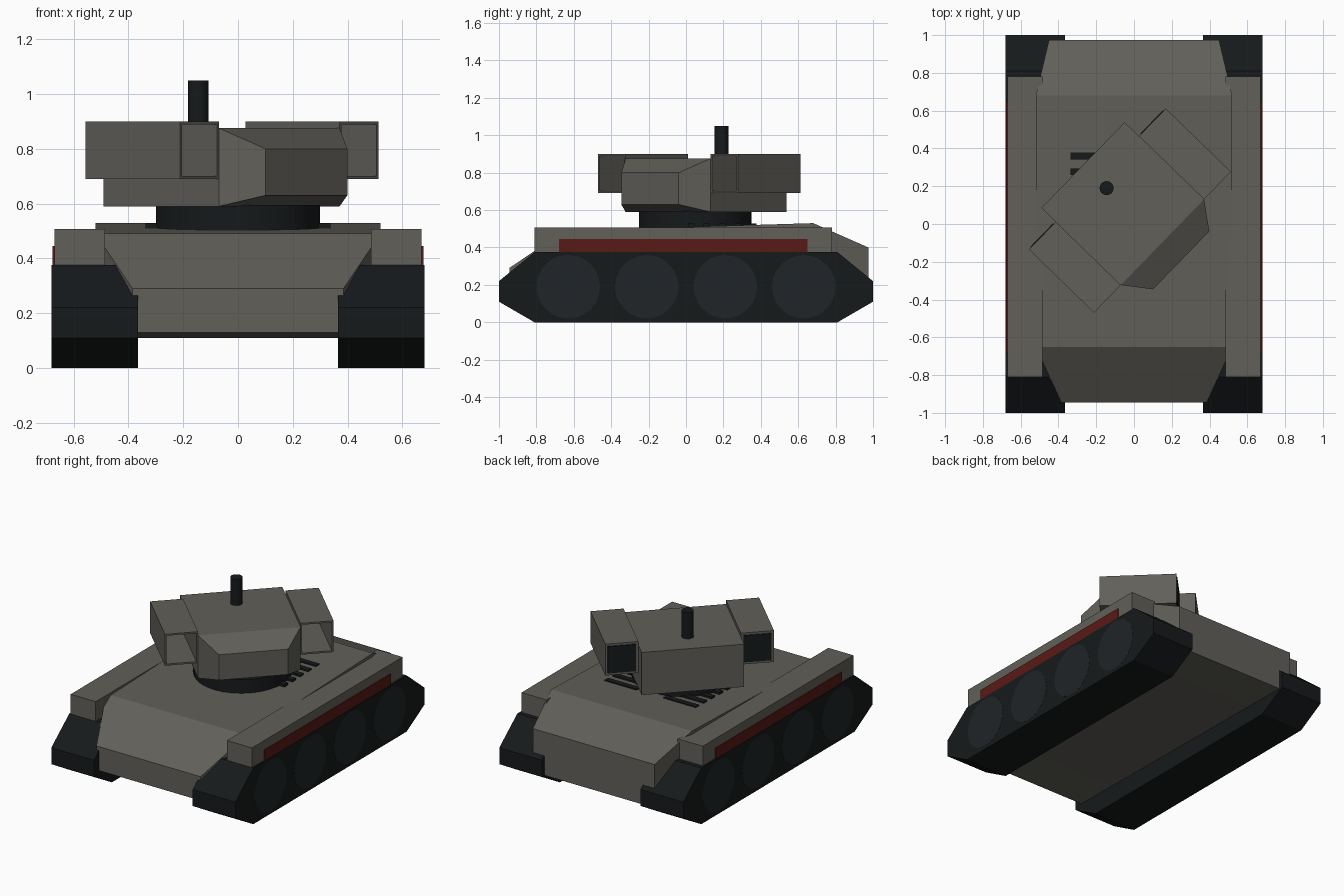
import bpy, bmesh, math
from mathutils import Matrix, Vector

if "Cube" in bpy.data.objects:
    bpy.data.objects.remove(bpy.data.objects["Cube"])


def material(name, rgb):
    m = bpy.data.materials.new(name)
    m.diffuse_color = (*rgb, 1)
    m.use_nodes = True
    m.node_tree.nodes["Principled BSDF"].inputs["Base Color"].default_value = m.diffuse_color
    return m


ARMOUR = material("armour", (0.12, 0.115, 0.10))
BLACK = material("black_rubber", (0.008, 0.010, 0.011))
WHEEL = material("wheel_steel", (0.014, 0.018, 0.020))
RED = material("dark_red", (0.10, 0.010, 0.008))

# Turret pivots about the ring centre
TURRET = Matrix.Translation((0, 0.05, 0)) @ Matrix.Rotation(0.80, 4, 'Z')


def finish(name, bm, mat, matrix=None):
    bmesh.ops.recalc_face_normals(bm, faces=bm.faces)
    if matrix:
        bm.transform(matrix)
    me = bpy.data.meshes.new(name)
    bm.to_mesh(me)
    bm.free()
    me.materials.append(mat)
    ob = bpy.data.objects.new(name, me)
    bpy.context.collection.objects.link(ob)
    return ob


def loft_mesh(stations, cx=0):
    """Rectangular sections along y: (y, half width, z bottom, z top)."""
    bm = bmesh.new()
    rings = [[bm.verts.new((cx + sx * w, y, z)) for sx, z in
              ((-1, z0), (1, z0), (1, z1), (-1, z1))] for y, w, z0, z1 in stations]
    for a, b in zip(rings, rings[1:]):
        for i in range(4):
            j = (i + 1) % 4
            bm.faces.new((a[i], a[j], b[j], b[i]))
    bm.faces.new(rings[0])
    bm.faces.new(rings[-1])
    bmesh.ops.recalc_face_normals(bm, faces=bm.faces)
    return bm


def loft(name, stations, mat, cx=0, matrix=None):
    return finish(name, loft_mesh(stations, cx), mat, matrix)


def box(name, x0, x1, y0, y1, z0, z1, mat, matrix=None):
    w = (x1 - x0) / 2
    return loft(name, [(y0, w, z0, z1), (y1, w, z0, z1)], mat, (x0 + x1) / 2, matrix)


def cylinder(name, centre, r, depth, mat, sides=32, axis='Z'):
    bm = bmesh.new()
    bmesh.ops.create_cone(bm, cap_ends=True, segments=sides, radius1=r, radius2=r, depth=depth)
    m = Matrix.Translation(centre)
    if axis == 'X':
        m = m @ Matrix.Rotation(math.pi / 2, 4, 'Y')
    ob = finish(name, bm, mat, m)
    for p in ob.data.polygons:
        p.use_smooth = len(p.vertices) == 4
    ob.data.set_sharp_from_angle(angle=math.radians(40))
    return ob


# Hull with sloped, tapered nose and tail
loft("hull", [(-0.945, 0.385, 0.13, 0.29), (-0.65, 0.52, 0.127, 0.49),
              (0.68, 0.52, 0.113, 0.53), (0.975, 0.45, 0.11, 0.40)], ARMOUR)

for side, s in (("left", -1), ("right", 1)):
    # Tracks and road wheels
    loft(side + "_track", [(-1, 0.1575, 0.11, 0.22), (-0.81, 0.1575, 0, 0.375),
                           (0.81, 0.1575, 0, 0.375), (1, 0.1575, 0.11, 0.22)],
         BLACK, s * 0.5225)
    for i in range(4):
        cylinder(f"{side}_wheel_{i + 1}", (s * 0.661, -0.63 + 0.42 * i, 0.19),
                 0.17, 0.04, WHEEL, 24, 'X')
    # Fenders with red side strips
    a, b = sorted((s * 0.485, s * 0.67))
    box(side + "_fender", a, b, -0.81, 0.78, 0.37, 0.507, ARMOUR)
    a, b = sorted((s * 0.60, s * 0.677))
    box(side + "_strip", a, b, -0.68, 0.65, 0.37, 0.445, RED)
    # Deck vent slats
    a, b = sorted((s * 0.10, s * 0.337))
    for i in range(5):
        y = 0.36 - 0.083 * i
        box(f"{side}_vent_{i + 1}", a, b, y - 0.018, y + 0.018, 0.49, 0.528, BLACK)

# Turret ring, body and antenna
cylinder("turret_ring", (0, 0.05, 0.545), 0.30, 0.10, BLACK)
loft("turret_body", [(-0.348, 0.214, 0.63, 0.80), (-0.21, 0.316, 0.59, 0.875),
                     (0.376, 0.316, 0.59, 0.875)], ARMOUR, matrix=TURRET)
cylinder("antenna", (-0.145, 0.19, 0.955), 0.037, 0.19, BLACK, 24)

# Launcher pods: boxes hollowed from the front, dark plate at the rear
for side, s in (("left", -1), ("right", 1)):
    bm = loft_mesh([(-0.21, 0.102, 0.69, 0.90), (0.27, 0.102, 0.69, 0.90)], s * 0.418)
    front = min(bm.faces, key=lambda f: f.calc_center_median().y)
    bmesh.ops.inset_individual(bm, faces=[front], thickness=0.015)
    inner = bmesh.ops.extrude_discrete_faces(bm, faces=[front])["faces"][0]
    bmesh.ops.translate(bm, verts=inner.verts, vec=Vector((0, 0.45, 0)))
    finish(side + "_pod", bm, ARMOUR, TURRET)
    box(side + "_pod_rear_plate", s * 0.418 - 0.087, s * 0.418 + 0.087,
        0.262, 0.275, 0.705, 0.885, BLACK, TURRET)
